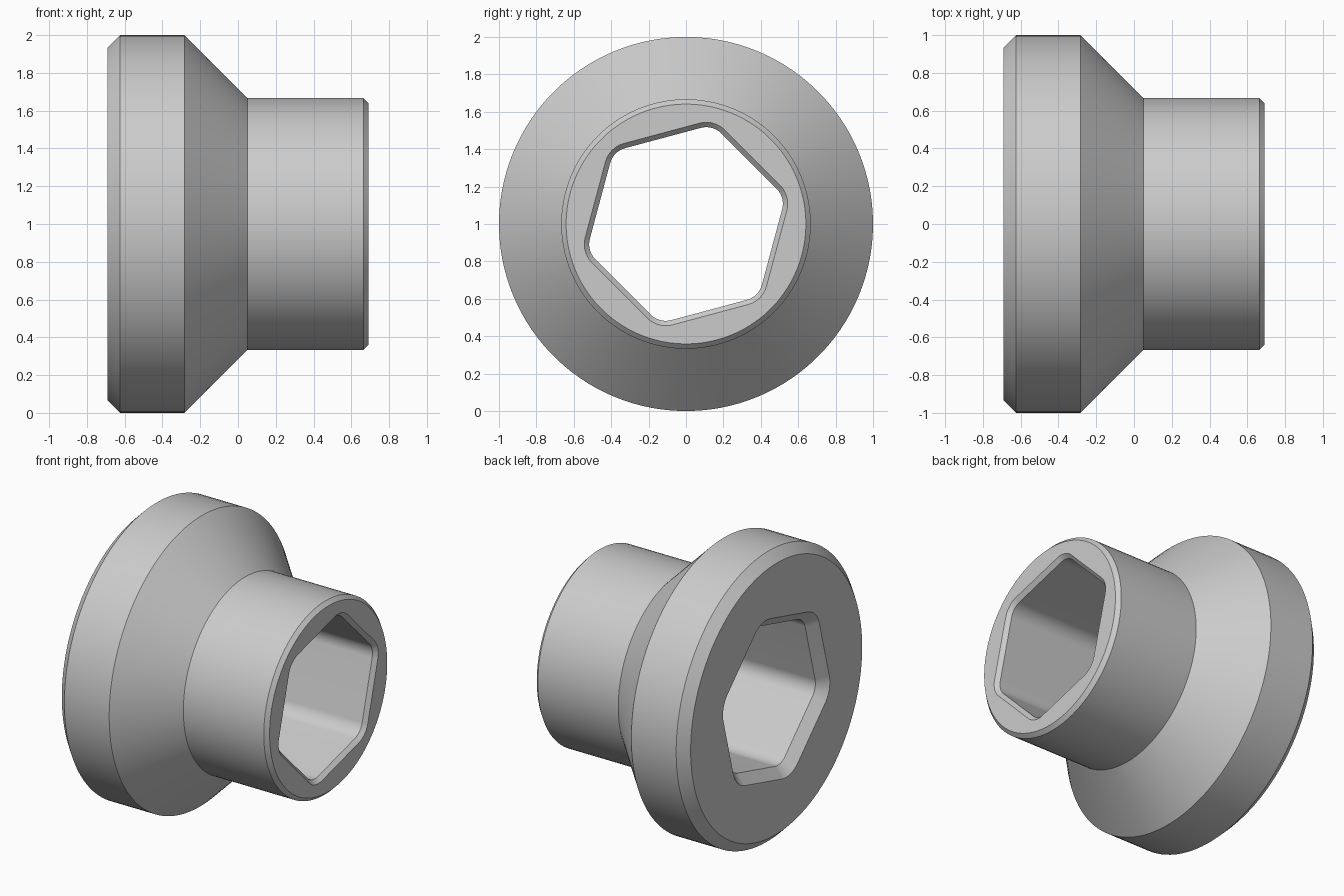
import bpy, bmesh
from math import cos, sin, radians

cube = bpy.data.objects.get("Cube")
if cube:
    bpy.data.objects.remove(cube)

STEPS = 20            # points per hexagon corner
PHASE = 75            # direction of the first hexagon corner, degrees
HALF = 0.69           # half of the axial length
CENTRE_Z = 1.0
BORE, FILLET = 0.476, 0.115   # hexagon apothem and corner radius


def circle(x, radius):
    """Round ring about the x axis, split evenly per hexagon corner."""
    ring = []
    for k in range(6):
        for j in range(STEPS):
            a = radians(PHASE + 60 * (k - 0.5 + (j + 0.5) / STEPS))
            ring.append((x, radius * cos(a), CENTRE_Z + radius * sin(a)))
    return ring


def hexagon(x, grow):
    """Rounded hexagon ring, offset outward by grow."""
    reach = (BORE - FILLET) / cos(radians(30))
    r = FILLET + grow
    ring = []
    for k in range(6):
        c = radians(PHASE + 60 * k)
        for j in range(STEPS):
            a = c + radians(60 * (j / (STEPS - 1) - 0.5))
            ring.append((x, reach * cos(c) + r * cos(a),
                         CENTRE_Z + reach * sin(c) + r * sin(a)))
    return ring


# Outer flange, cone and neck, then back through the chamfered hex bore
BIG, SMALL = 0.065, 0.026
outer = [(-HALF, 1 - BIG), (-HALF + BIG, 1), (-0.283, 1),
         (0.05, 0.667), (HALF - SMALL, 0.667), (HALF, 0.667 - SMALL)]
bore = [(HALF, SMALL), (HALF - SMALL, 0), (-HALF + BIG, 0), (-HALF, BIG)]
rings = [circle(*p) for p in outer] + [hexagon(*p) for p in bore]

bm = bmesh.new()
loops = [[bm.verts.new(p) for p in ring] for ring in rings]
for a, b in zip(loops, loops[1:] + loops[:1]):
    for i in range(len(a)):
        n = (i + 1) % len(a)
        bm.faces.new((a[i], a[n], b[n], b[i]))
bmesh.ops.recalc_face_normals(bm, faces=bm.faces)
mesh = bpy.data.meshes.new("flanged_hex_bushing")
bm.to_mesh(mesh)
bm.free()

# Single plain grey
grey = bpy.data.materials.new("plain grey")
grey.use_nodes = True
colour = (0.6, 0.6, 0.6, 1)
grey.diffuse_color = colour
grey.node_tree.nodes["Principled BSDF"].inputs["Base Color"].default_value = colour
mesh.materials.append(grey)

bushing = bpy.data.objects.new("flanged_hex_bushing", mesh)
bpy.context.collection.objects.link(bushing)
bpy.ops.object.select_all(action="DESELECT")
bushing.select_set(True)
bpy.context.view_layer.objects.active = bushing
bpy.ops.object.shade_smooth_by_angle(angle=radians(30))
